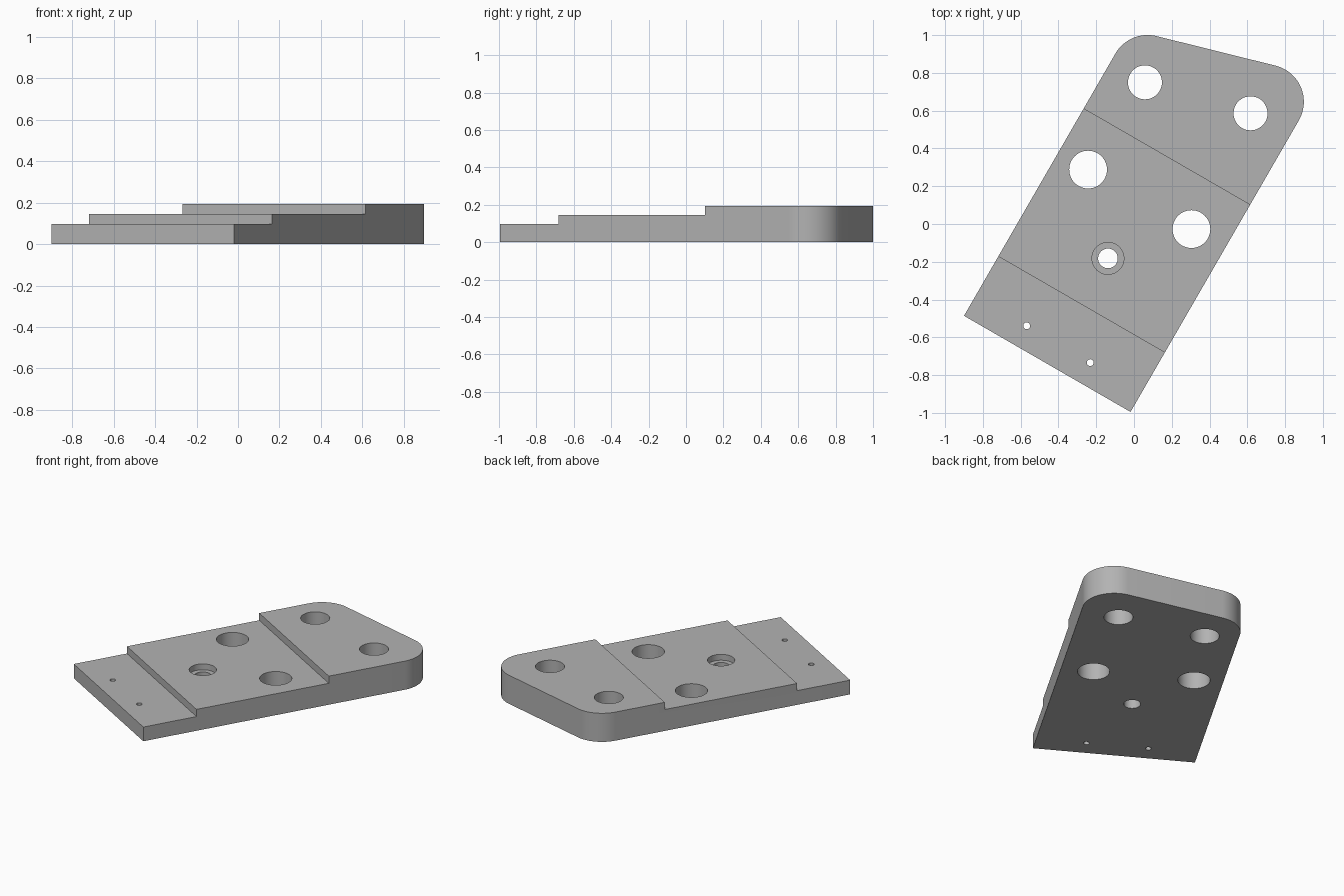
import bpy, bmesh
from math import radians, sin, cos, tan, atan2, pi
from mathutils import Matrix, Vector

old = bpy.data.objects.get("Cube")
if old:
    bpy.data.objects.remove(old, do_unlink=True)

WIDTH, LOW_END, MID_END = 1.018, 0.363, 1.266
LOW, MID, TOP = 0.097, 0.146, 0.195
LEFT_LEN, RIGHT_LEN, FILLET = 1.751, 2.044, 0.197
# Plate frame: x across the plate, y along it, turned 30 degrees
FRAME = Matrix.Translation((-0.9, -0.486, 0)) @ Matrix.Rotation(radians(-30), 4, "Z")

steel = bpy.data.materials.new("plain grey")
steel.use_nodes = True
GREY = (0.45, 0.45, 0.45, 1)
steel.diffuse_color = GREY
steel.node_tree.nodes["Principled BSDF"].inputs["Base Color"].default_value = GREY


def add_object(name, bm):
    bmesh.ops.recalc_face_normals(bm, faces=bm.faces)
    mesh = bpy.data.meshes.new(name)
    bm.to_mesh(mesh)
    bm.free()
    mesh.materials.append(steel)
    obj = bpy.data.objects.new(name, mesh)
    bpy.context.collection.objects.link(obj)
    return obj


def prism(name, points, z0, z1, matrix):
    bm = bmesh.new()
    face = bm.faces.new([bm.verts.new((x, y, z0)) for x, y in points])
    up = bmesh.ops.extrude_face_region(bm, geom=[face])["geom"]
    verts = [g for g in up if isinstance(g, bmesh.types.BMVert)]
    bmesh.ops.translate(bm, verts=verts, vec=(0, 0, z1 - z0))
    bmesh.ops.transform(bm, matrix=matrix, verts=bm.verts)
    return add_object(name, bm)


def arc(cx, cy, r, a0, a1, steps):
    return [(cx + r * cos(a0 + (a1 - a0) * i / steps),
             cy + r * sin(a0 + (a1 - a0) * i / steps)) for i in range(steps + 1)]


def cut(target, cutter):
    cutter.hide_render = True
    mod = target.modifiers.new("cut", "BOOLEAN")
    mod.operation = "DIFFERENCE"
    mod.solver = "EXACT"
    mod.object = cutter
    bpy.ops.object.select_all(action="DESELECT")
    bpy.context.view_layer.objects.active = target
    target.select_set(True)
    bpy.ops.object.modifier_apply(modifier=mod.name)
    bpy.data.objects.remove(cutter, do_unlink=True)


# Plate outline: square front, slanted back edge with rounded corners
slant = atan2(RIGHT_LEN - LEFT_LEN, WIDTH)
drop = FILLET / cos(slant)


def centre_y(x):
    return LEFT_LEN + x * tan(slant) - drop


right_x = WIDTH - FILLET
outline = [(0, 0), (WIDTH, 0)]
outline += arc(right_x, centre_y(right_x), FILLET, 0, pi / 2 + slant, 24)
outline += arc(FILLET, centre_y(FILLET), FILLET, pi / 2 + slant, pi, 16)
plate = prism("stepped_plate", outline, 0, TOP, FRAME)

# Two lowered steps across the plate
for end, height in ((MID_END, MID), (LOW_END, LOW)):
    box = [(-0.2, -0.2), (WIDTH + 0.2, -0.2), (WIDTH + 0.2, end), (-0.2, end)]
    cut(plate, prism("step_cutter", box, height, 0.4, FRAME))

# Holes: x, y, radius, bottom of the cut
holes = [
    (0.058, 0.75, 0.09, -0.1), (0.617, 0.586, 0.09, -0.1),
    (-0.243, 0.288, 0.1, -0.1), (0.304, -0.027, 0.1, -0.1),
    (-0.138, -0.182, 0.0845, MID - 0.04), (-0.138, -0.182, 0.052, -0.1),
    (-0.568, -0.539, 0.018, -0.1), (-0.232, -0.734, 0.018, -0.1),
]
for x, y, r, bottom in holes:
    ring = arc(x, y, r, 0, 2 * pi, 48)[:-1]
    cut(plate, prism("hole_cutter", ring, bottom, 0.4, Matrix()))

bpy.ops.object.select_all(action="DESELECT")
plate.select_set(True)
bpy.context.view_layer.objects.active = plate
bpy.ops.object.shade_smooth_by_angle(angle=radians(30))
